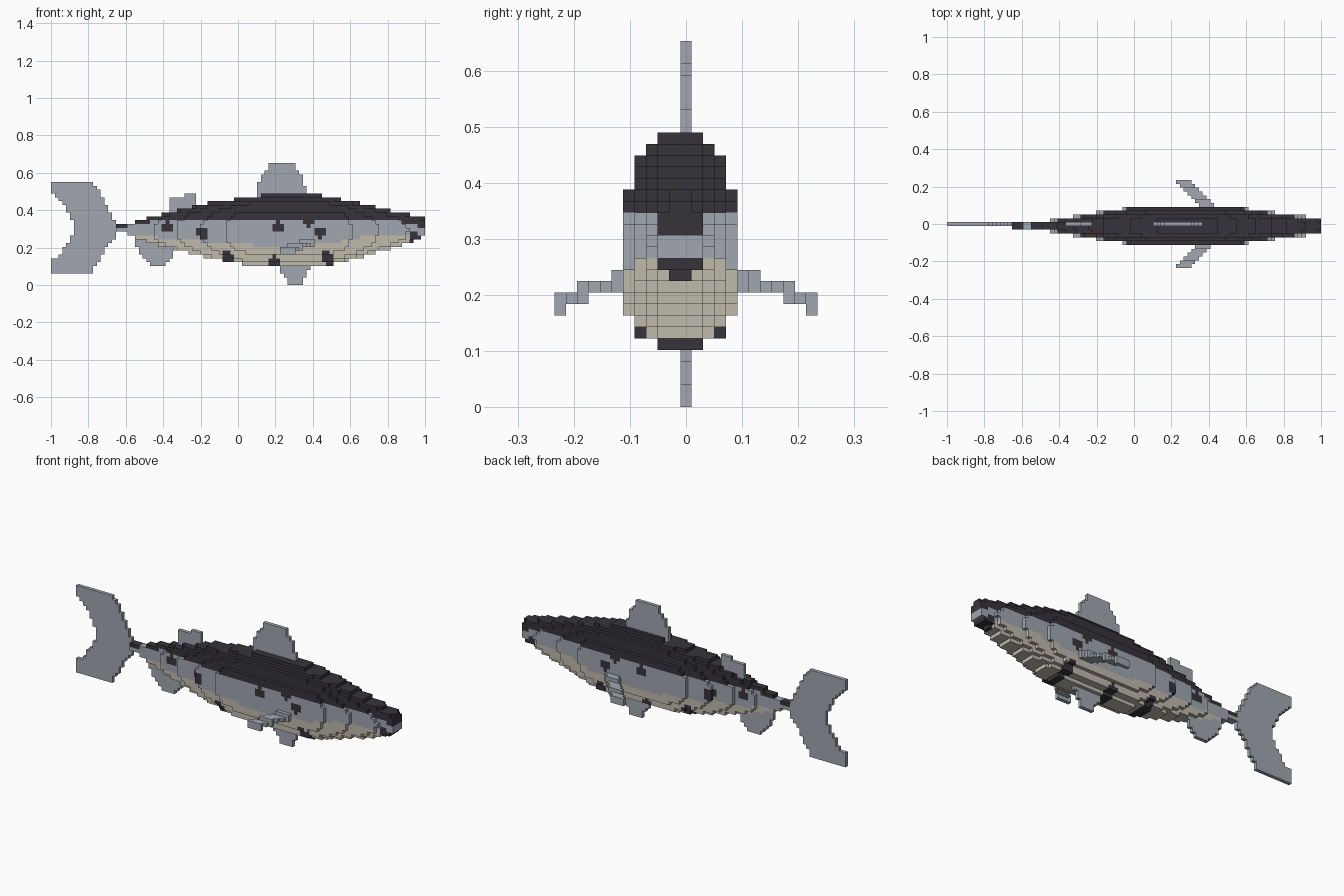
import bpy
from mathutils import Vector

cube = bpy.data.objects.get("Cube")
if cube:
    bpy.data.objects.remove(cube, do_unlink=True)

V = 2 / 98  # block size


def material(name, colour):
    mat = bpy.data.materials.new(name)
    mat.use_nodes = True
    mat.diffuse_color = (*colour, 1)
    mat.node_tree.nodes["Principled BSDF"].inputs["Base Color"].default_value = (*colour, 1)
    return mat


DARK, GREY, CREAM = 0, 1, 2
MATERIALS = [
    material("dark back", (0.037, 0.034, 0.042)),
    material("silver grey", (0.355, 0.39, 0.44)),
    material("cream belly", (0.53, 0.49, 0.41)),
]


def centre(i, k):
    return -1 + (i + 0.5) * V, (k + 0.5) * V


def along(points, x):
    """Straight-line interpolation through (x, value) points."""
    for (xa, a), (xb, b) in zip(points, points[1:]):
        if x <= xb:
            return a + (b - a) * (x - xa) / (xb - xa)
    return points[-1][1]


def inside(poly, x, z):
    hit = False
    for (xa, za), (xb, zb) in zip(poly, poly[1:] + poly[:1]):
        if (za > z) != (zb > z) and x < xa + (xb - xa) * (z - za) / (zb - za):
            hit = not hit
    return hit


# Body shape along its length
TOP = [(-0.66, 0.315), (-0.55, 0.337), (-0.4, 0.38), (-0.23, 0.42), (-0.15, 0.44),
       (0.01, 0.462), (0.13, 0.482), (0.43, 0.482), (0.6, 0.45), (0.76, 0.41), (1, 0.362)]
BOTTOM = [(-0.66, 0.3), (-0.55, 0.255), (-0.4, 0.205), (-0.2, 0.155), (0.04, 0.108),
          (0.5, 0.108), (0.6, 0.135), (0.8, 0.19), (0.95, 0.24), (1, 0.265)]
WIDTH = [(-0.66, 0.6), (-0.45, 1.5), (-0.33, 2.5), (-0.2, 3.5), (-0.05, 4.6), (0, 5),
         (0.55, 5), (0.61, 4.5), (0.75, 3.5), (0.91, 2.5), (1, 2)]
# Colour boundaries and spots
BACK = [(-0.66, 0.305), (-0.45, 0.34), (-0.3, 0.348), (0.85, 0.348), (1, 0.3)]
BELLY = [(-0.66, 0.26), (-0.5, 0.262), (-0.2, 0.235), (0.2, 0.205), (0.5, 0.225),
         (0.7, 0.265), (1, 0.265)]
SPOTS = [(-0.38, 0.31), (-0.19, 0.28), (0.21, 0.31), (0.37, 0.345), (0.44, 0.28),
         (-0.055, 0.15), (0.19, 0.125), (0.47, 0.155), (0.49, 0.125), (0.94, 0.26)]


def body_colour(x, z):
    if z > along(BACK, x):
        return DARK
    if any((x - a) ** 2 + (z - b) ** 2 < 0.03 ** 2 for a, b in SPOTS):
        return DARK
    return CREAM if x > -0.56 and z < along(BELLY, x) else GREY


def body_cells():
    cells, mid = {}, 0.3
    for i in range(17, 98):
        for k in range(32):
            x, z = centre(i, k)
            top, low = along(TOP, x), along(BOTTOM, x)
            if not low < z < top:
                continue
            # rounder above, squarer below
            reach, power = (top + 0.008 - mid, 2.3) if z > mid else (mid - low + 0.004, 3)
            d = min(1, abs(z - mid) / max(reach, 0.01))
            half = max(1, round(along(WIDTH, x) * (1 - d ** power) ** (1 / power)))
            for j in range(-half, half):
                cells[i, j, k] = body_colour(x, z)
    return cells


def fin_cells(outline):
    return {(i, 0, k): GREY for i in range(98) for k in range(32)
            if inside(outline, *centre(i, k))}


def pectoral_cells(side):
    rows = {5: (10, 11), 6: (10, 11), 7: (10,), 8: (10,), 9: (9, 10), 10: (9,), 11: (8, 9)}
    cells = {}
    for j, ks in rows.items():
        start = 66 - (j - 5)
        for i in range(start, start + 4):
            for k in ks:
                cells[i, side * j, k] = GREY
    return cells


FINS = {
    "tail_fin": [(-1.01, 0.553), (-0.79, 0.553), (-0.75, 0.51), (-0.71, 0.44), (-0.68, 0.37),
                 (-0.64, 0.325), (-0.64, 0.285), (-0.69, 0.22), (-0.72, 0.17), (-0.76, 0.1),
                 (-0.79, 0.063), (-1.01, 0.063), (-1.01, 0.125), (-0.95, 0.16), (-0.9, 0.24),
                 (-0.87, 0.31), (-0.9, 0.38), (-0.95, 0.46), (-1.01, 0.49)],
    "dorsal_fin": [(0.1, 0.44), (0.1, 0.52), (0.14, 0.6), (0.18, 0.66), (0.29, 0.66),
                   (0.33, 0.6), (0.36, 0.53), (0.37, 0.44)],
    "adipose_fin": [(-0.37, 0.36), (-0.37, 0.473), (-0.29, 0.473), (-0.29, 0.493),
                    (-0.23, 0.493), (-0.23, 0.4)],
    "anal_fin": [(-0.56, 0.27), (-0.54, 0.2), (-0.47, 0.104), (-0.4, 0.104), (-0.35, 0.16),
                 (-0.33, 0.25)],
    "pelvic_fin": [(0.22, 0.13), (0.22, 0.09), (0.25, 0.05), (0.275, -0.01), (0.325, -0.01),
                   (0.36, 0.05), (0.385, 0.09), (0.385, 0.13)],
}

parts = {"body": body_cells()}
parts.update({name: fin_cells(outline) for name, outline in FINS.items()})
parts["left_side_pectoral_fin"] = pectoral_cells(1)
parts["right_side_pectoral_fin"] = pectoral_cells(-1)

# Fins give way to the body where they meet
for name, cells in parts.items():
    if name != "body":
        for key in [c for c in cells if c in parts["body"]]:
            del cells[key]
filled = set().union(*parts.values())


def build(name, cells):
    """Mesh of the blocks' outward faces, coloured block by block."""
    verts, faces, slots = {}, [], []
    for cell, slot in cells.items():
        for axis in range(3):
            for sign in (0, 1):
                near = list(cell)
                near[axis] += 2 * sign - 1
                if tuple(near) in filled:
                    continue
                u, w = (axis + 1) % 3, (axis + 2) % 3
                loop = []
                for a, b in ((0, 0), (1, 0), (1, 1), (0, 1)):
                    p = list(cell)
                    p[axis] += sign
                    p[u] += a
                    p[w] += b
                    loop.append(verts.setdefault(tuple(p), len(verts)))
                faces.append(loop if sign else loop[::-1])
                slots.append(slot)
    mesh = bpy.data.meshes.new(name)
    mesh.from_pydata([Vector((-1 + i * V, (j - 0.5) * V, k * V)) for i, j, k in verts],
                     [], faces)
    for mat in MATERIALS:
        mesh.materials.append(mat)
    for poly, slot in zip(mesh.polygons, slots):
        poly.material_index = slot
    mesh.update()
    bpy.context.collection.objects.link(bpy.data.objects.new(name, mesh))


for name, cells in parts.items():
    build(name, cells)
